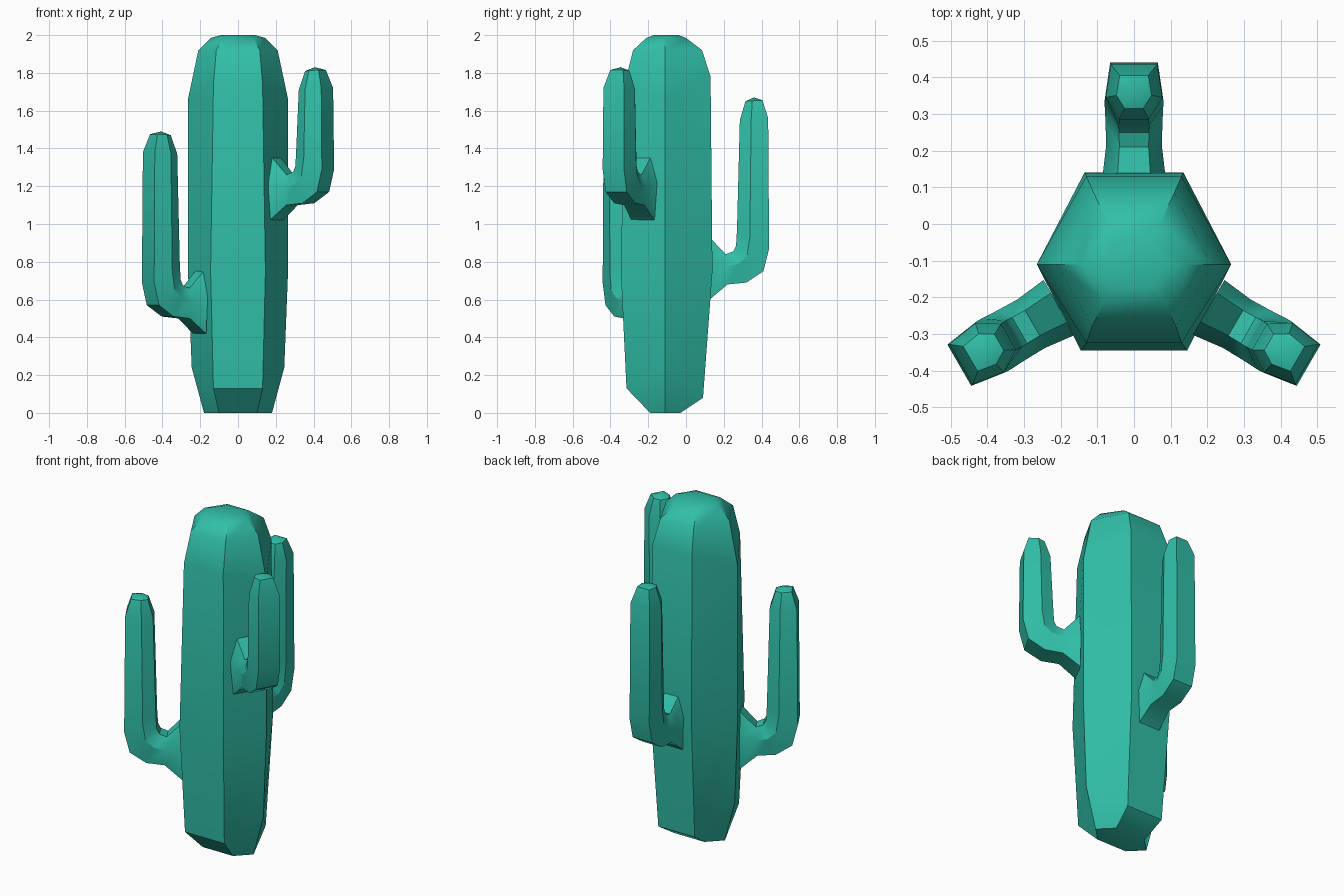
import bpy, bmesh
from math import radians
from mathutils import Matrix, Vector

if "Cube" in bpy.data.objects:
    bpy.data.objects.remove(bpy.data.objects["Cube"])

AXIS_Y = -0.11          # trunk axis, arms radiate from here

green = bpy.data.materials.new("cactus_green")
green.diffuse_color = (0.03, 0.52, 0.39, 1)
green.use_nodes = True
green.node_tree.nodes["Principled BSDF"].inputs["Base Color"].default_value = green.diffuse_color


def loft(name, rings, cap_start, tip=None):
    """Skin a list of equal-length rings, optionally closing with a tip point."""
    bm = bmesh.new()
    vs = [[bm.verts.new(p) for p in ring] for ring in rings]
    n = len(vs[0])
    for a, b in zip(vs, vs[1:]):
        for i in range(n):
            j = (i + 1) % n
            bm.faces.new((a[i], a[j], b[j], b[i]))
    if cap_start:
        bm.faces.new(vs[0][::-1])
    if tip:
        t = bm.verts.new(tip)
        for i in range(n):
            bm.faces.new((vs[-1][i], vs[-1][(i + 1) % n], t))
    else:
        bm.faces.new(vs[-1])
    bmesh.ops.recalc_face_normals(bm, faces=bm.faces)
    me = bpy.data.meshes.new(name)
    bm.to_mesh(me)
    bm.free()
    me.materials.append(green)
    ob = bpy.data.objects.new(name, me)
    bpy.context.collection.objects.link(ob)
    bpy.ops.object.select_all(action='DESELECT')
    ob.select_set(True)
    bpy.context.view_layer.objects.active = ob
    bpy.ops.object.shade_smooth_by_angle(angle=radians(35))
    return ob


# Trunk: six-sided rings
# side x, side z, front x, front y, front z, back x, back y, back z
trunk = [
    (.18, 0, .10, -.19, 0, .10, -.03, 0),
    (.245, .24, .13, -.315, .13, .12, .09, .08),
    (.265, .75, .145, -.345, .75, .135, .14, .75),
    (.265, 1.66, .13, -.325, 1.74, .13, .13, 1.78),
    (.21, 1.92, .115, -.28, 1.92, .11, .085, 1.92),
    (.145, 1.985, .08, -.21, 1.985, .07, 0, 1.985),
    (.09, 2.0, .05, -.17, 2.0, .045, -.04, 2.0),
]
rings = []
for sx, sz, fx, fy, fz, bx, by, bz in trunk:
    rings.append([(sx, AXIS_Y, sz), (bx, by, bz), (-bx, by, bz),
                  (-sx, AXIS_Y, sz), (-fx, fy, fz), (fx, fy, fz)])
loft("trunk", rings, True)

# Arms: rings given by outer and inner (radius, height) points and a width scale
elbow = [
    ((.235, -.08), (.235, .25), 1.08),
    ((.33, 0), (.32, .16), .95),
    ((.43, .01), (.36, .175), .97),
    ((.52, .07), (.375, .205), 1),
    ((.55, .19), (.38, .29), 1),
]
section = [(1, .065), (.4, .08), (0, .042), (0, -.042), (.4, -.08), (1, -.065)]


def arm(name, angle, base, height):
    path = elbow + [((.545, height - .11), (.395, height - .12), .97),
                    ((.515, height - .015), (.425, height - .02), .6)]
    rot = Matrix.Rotation(radians(angle), 4, 'Z')

    def place(x, r, z):
        return rot @ Vector((x, r, z + base)) + Vector((0, AXIS_Y, 0))
    rings = []
    for outer, inner, w in path:
        o, i = Vector(outer), Vector(inner)
        rings.append([place(x * w, *i.lerp(o, t)) for t, x in section])
    loft(name, rings, False, place(0, .47, height))


arm("back_arm", 0, .68, .99)
arm("left_arm", 120, .50, .99)
arm("right_arm", -120, 1.10, .73)
